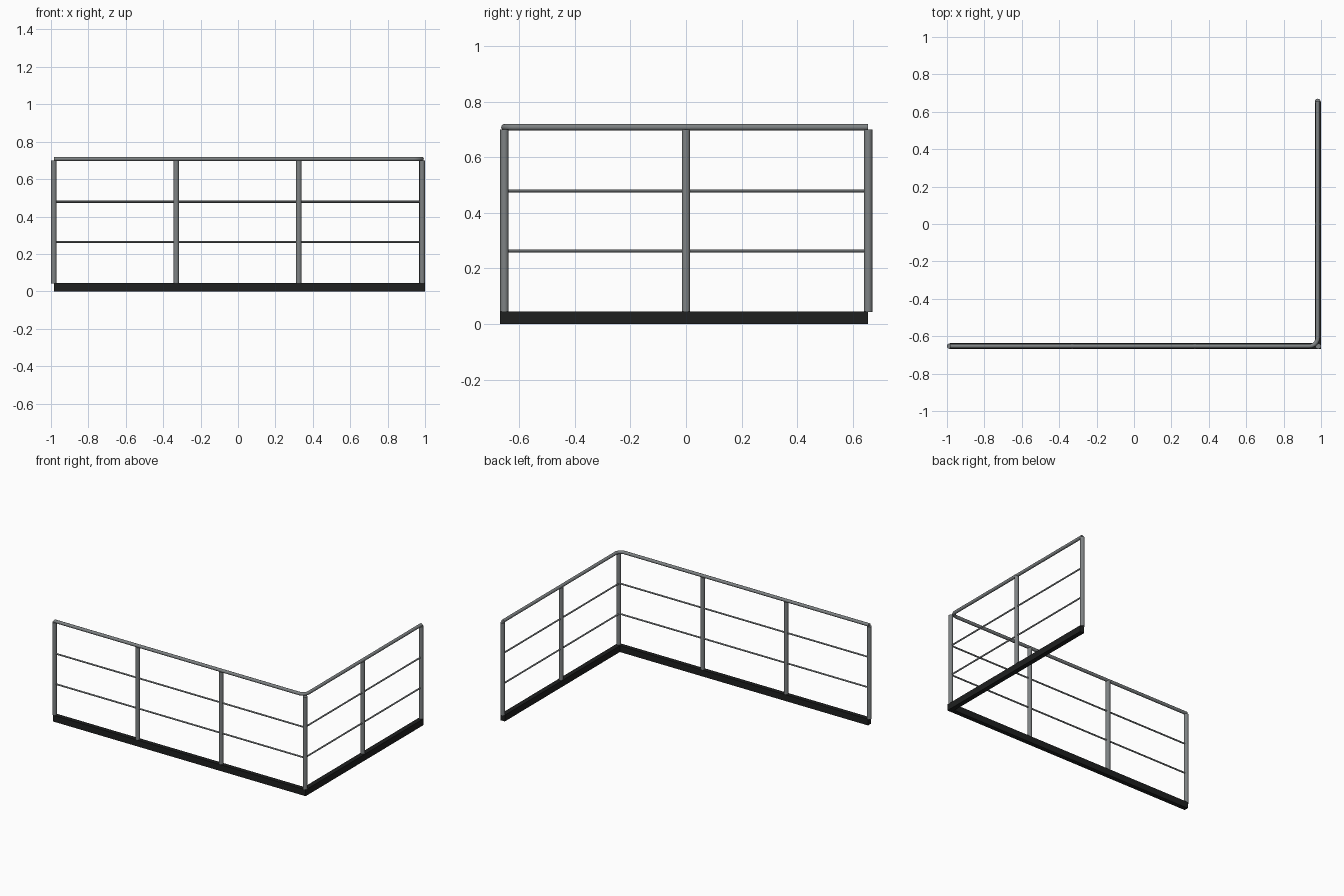
import bpy, bmesh, math
from mathutils import Vector

if "Cube" in bpy.data.objects:
    bpy.data.objects.remove(bpy.data.objects["Cube"])

def material(name, rgb):
    m = bpy.data.materials.new(name)
    m.diffuse_color = (*rgb, 1)
    m.use_nodes = True
    m.node_tree.nodes["Principled BSDF"].inputs["Base Color"].default_value = m.diffuse_color
    return m

steel = material("grey steel", (0.21, 0.225, 0.23))
black = material("black base", (0.013, 0.014, 0.014))

XL, XR, YF, YB = -0.985, 0.982, -0.653, 0.655   # run centre lines
BASE_TOP, RAIL_Z = 0.045, 0.708

def rod(name, a, b, r, sides=16):
    a, b = Vector(a), Vector(b)
    bpy.ops.mesh.primitive_cylinder_add(vertices=sides, radius=r, depth=(b - a).length, location=(a + b) / 2)
    o = bpy.context.object
    o.name = name
    o.rotation_euler = (b - a).to_track_quat('Z', 'Y').to_euler()
    o.data.materials.append(steel)
    bpy.ops.object.shade_smooth_by_angle()

# L-shaped base strip
h = 0.0155
outline = [(XL, YF - h), (1.0, YF - h), (1.0, YB), (XR - h, YB), (XR - h, YF + h), (XL, YF + h)]
bm = bmesh.new()
face = bm.faces.new([bm.verts.new((x, y, 0)) for x, y in outline])
up = bmesh.ops.extrude_face_region(bm, geom=[face])
bmesh.ops.translate(bm, vec=(0, 0, BASE_TOP), verts=[v for v in up["geom"] if isinstance(v, bmesh.types.BMVert)])
bmesh.ops.recalc_face_normals(bm, faces=bm.faces)
mesh = bpy.data.meshes.new("base_strip")
bm.to_mesh(mesh)
mesh.materials.append(black)
bpy.context.collection.objects.link(bpy.data.objects.new("base_strip", mesh))

# Posts: four along the front, two more along the side
spots = [(XL, YF), (-0.33, YF), (0.325, YF), (XR + 0.003, YF), (XR, 0.0), (XR, YB)]
for i, (x, y) in enumerate(spots):
    rod(f"post_{i + 1}", (x, y, BASE_TOP - 0.002), (x, y, 0.70), 0.015)

# Thin horizontal rails
for i, z in enumerate((0.263, 0.479)):
    rod(f"front_thin_rail_{i + 1}", (XL, YF, z), (XR, YF, z), 0.0055, 12)
    rod(f"side_thin_rail_{i + 1}", (XR, YF, z), (XR, YB, z), 0.0055, 12)

# Handrail with a rounded corner
R = 0.045
path = [(XL, YF)]
for k in range(9):
    t = -math.pi / 2 + k * math.pi / 16
    path.append((XR - R + R * math.cos(t), YF + R + R * math.sin(t)))
path.append((XR, YB))
curve = bpy.data.curves.new("handrail", 'CURVE')
curve.dimensions = '3D'
curve.bevel_depth = 0.0115
curve.bevel_resolution = 4
curve.use_fill_caps = True
s = curve.splines.new('POLY')
s.points.add(len(path) - 1)
for p, (x, y) in zip(s.points, path):
    p.co = (x, y, RAIL_Z, 1)
curve.materials.append(steel)
bpy.context.collection.objects.link(bpy.data.objects.new("handrail", curve))
